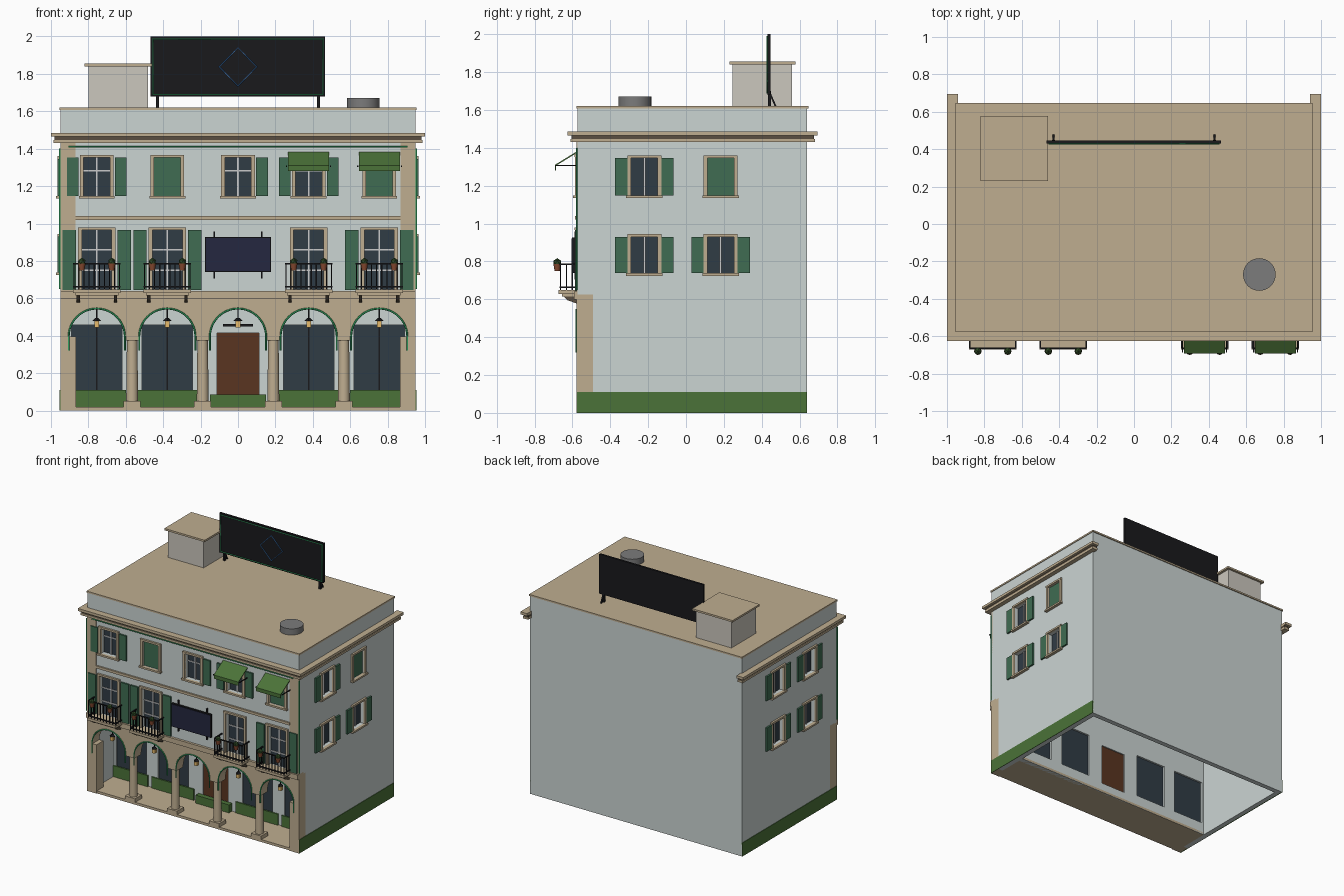
import bpy, bmesh
from math import pi, cos, sin
from mathutils import Matrix

if "Cube" in bpy.data.objects:
    bpy.data.objects.remove(bpy.data.objects["Cube"])

COL = dict(wall=(.60, .66, .65), tan=(.52, .42, .28), brown=(.10, .075, .05), shutter=(.05, .15, .085),
           glass=(.03, .045, .06), light=(.62, .62, .60), black=(.01, .01, .012), grass=(.07, .17, .04),
           door=(.10, .035, .015), navy=(.018, .02, .05), neon=(.03, .36, .12), blue=(.04, .16, .42),
           hut=(.60, .57, .51), metal=(.2, .2, .2), lamp=(.8, .5, .15), clay=(.25, .07, .03), leaf=(.03, .07, .02))
MATS = {}
for k, c in COL.items():
    MATS[k] = bpy.data.materials.new(k)
    MATS[k].diffuse_color = (*c, 1)
PARTS = {}                      # (name, material) -> bmesh being filled
BAYS = [-.755, -.378, 0, .378, .755]
FRONT, SIDE = -.572, .95

def part(name, mat):
    return PARTS.setdefault((name, mat), bmesh.new())

def box(name, mat, x0, x1, y0, y1, z0, z1):
    m = Matrix.Translation(((x0+x1)/2, (y0+y1)/2, (z0+z1)/2)) @ Matrix.Diagonal((abs(x1-x0), abs(y1-y0), abs(z1-z0), 1))
    bmesh.ops.create_cube(part(name, mat), size=1, matrix=m)

def cyl(name, mat, x, y, z0, z1, r0, r1, n=20):
    bmesh.ops.create_cone(part(name, mat), cap_ends=True, segments=n, radius1=r0, radius2=r1, depth=z1-z0,
                          matrix=Matrix.Translation((x, y, (z0+z1)/2)))

def prism(name, mat, pts, to3d, vec):
    bm = part(name, mat)
    f = bm.faces.new([bm.verts.new(to3d(*p)) for p in pts])
    r = bmesh.ops.extrude_face_region(bm, geom=[f])
    bmesh.ops.translate(bm, verts=[v for v in r['geom'] if isinstance(v, bmesh.types.BMVert)], vec=vec)
    bmesh.ops.recalc_face_normals(bm, faces=bm.faces)

def fbox(face, name, mat, u0, u1, d0, d1, z0, z1):
    """Box on a facade: u runs along the wall, d points outward."""
    if face == 'front':
        box(name, mat, u0, u1, FRONT-d1, FRONT-d0, z0, z1)
    else:
        s = 1 if face == 'right' else -1
        box(face + '_' + name, mat, s*(SIDE+d0), s*(SIDE+d1), u0, u1, z0, z1)

def strip(name, mat, pts, r=.005, cyclic=False):
    cu = bpy.data.curves.new(name, 'CURVE')
    cu.dimensions, cu.bevel_depth, cu.bevel_resolution = '3D', r, 1
    sp = cu.splines.new('POLY')
    sp.points.add(len(pts)-1)
    for p, q in zip(sp.points, pts):
        p.co = (*q, 1)
    sp.use_cyclic_u = cyclic
    cu.materials.append(MATS[mat])
    bpy.context.collection.objects.link(bpy.data.objects.new(name, cu))

def window(face, u, w, z0, z1, shutters='', so=.09, sw=.065, closed=False, bars=(.66,)):
    """Opening with surround, recessed pane, glazing bars and flat open shutters."""
    fbox(face, 'cut_holes', 'wall', u-w, u+w, -.06, .05, z0, z1)
    t = .02
    for a, b in ((u-w-t, u-w), (u+w, u+w+t)):
        fbox(face, 'window_surrounds', 'tan', a, b, -.005, .014, z0, z1)
    fbox(face, 'window_surrounds', 'tan', u-w-t, u+w+t, -.005, .016, z1, z1+.015)
    fbox(face, 'window_sills', 'tan', u-w-t-.006, u+w+t+.006, -.005, .024, z0-.014, z0)
    if closed:
        fbox(face, 'closed_shutters', 'shutter', u-w, u+w, -.025, -.008, z0, z1)
    else:
        fbox(face, 'window_panes', 'glass', u-w, u+w, -.039, -.03, z0, z1)
        fbox(face, 'glazing_bars', 'light', u-.005, u+.005, -.031, -.022, z0, z1)
        for b in bars:
            z = z0+(z1-z0)*b
            fbox(face, 'glazing_bars', 'light', u-w, u+w, -.031, -.024, z-.004, z+.004)
    for c in shutters:
        a, b = (u-so-sw, u-so) if c == 'L' else (u+so, u+so+sw)
        fbox(face, 'open_shutters', 'shutter', a, b, 0, .014, z0, z1)

# main walls and the voids that hollow them (open underneath, arcade at the front)
box('building_walls', 'wall', -.95, .95, FRONT, .64, 0, 1.61)
box('cut_lower', 'wall', -.91, .91, -.25, .60, -.1, .70)
box('cut_lower', 'wall', -.91, .91, -1, -.29, -.1, .60)
box('cut_front', 'wall', -1.1, 1.1, -1, -.49, -.1, .625)
box('cut_upper', 'wall', -.91, .91, -.53, .60, .66, 1.57)

# windows: first floor, second floor, side walls
for u, s in zip(BAYS, ('LR', 'LR', None, '', 'LR')):
    if s is not None:
        window('front', u, .08, .645, .965, s, .112, .07, bars=(.33, .67))
for u, s, c in zip(BAYS, ('LR', '', 'R', 'LR', ''), (0, 1, 0, 0, 1)):
    window('front', u, .07, 1.148, 1.352, s, .097, .063, closed=c)
for face in ('right', 'left'):
    for u in (-.22, .183):
        shut = face == 'right' and u > 0
        window(face, u, .07, 1.148, 1.345, '' if shut else 'LR', closed=shut, bars=())
        window(face, u, .07, .738, .93, 'LR', bars=())

# shop fronts and door in the arcade back wall
for u in BAYS:
    w, z0, z1 = (.136, .10, .457) if u else (.112, .08, .415)
    box('cut_holes', 'wall', u-w, u+w, -.32, -.22, z0, z1)
    if u:
        box('shop_windows', 'glass', u-w, u+w, -.28, -.265, z0, z1)
        box('shop_window_bars', 'black', u-.003, u+.003, -.284, -.28, z0, z1)
    else:
        box('front_door', 'door', -w, w, -.28, -.26, z0, z1)
        box('door_step', 'grass', -.15, .15, -.33, -.29, .02, .085)
        box('door_lintel_bar', 'black', -.08, .08, -.31, -.288, .45, .462)
    if u:
        box('arcade_plinth', 'grass', u-.19 if abs(u) < .5 else u-.155, u+.19 if abs(u) < .5 else u+.155, -.30, -.289, .02, .11)
box('arcade_floor', 'tan', -.91, .91, FRONT, -.25, 0, .02)
for s in (-1, 1):
    box('side_plinths', 'grass', s*.945, s*.954, -.576, .64, 0, .11)

# arcade wall: one outline with five arches, extruded
R, SP = .147, .395
pts = [(-.95, 0), (-.95, .63), (.95, .63), (.95, 0), (.866, 0), (.866, SP)]
for u in reversed(BAYS):
    pts += [(u+R*cos(i*pi/20), SP+R*sin(i*pi/20)) for i in range(21)]
pts += [(-.866, SP), (-.866, 0)]
prism('arcade_wall', 'tan', pts, lambda x, z: (x, -.577, z), (0, .088, 0))
for x in (-.566, -.189, .189, .566):
    box('column_bases', 'tan', x-.045, x+.045, -.577, -.487, .02, .05)
    cyl('column_shafts', 'tan', x, -.532, .05, .38, .032, .028)
    box('column_capitals', 'tan', x-.04, x+.04, -.574, -.49, .375, .397)
for u in BAYS:
    arc = [(u+.15*cos(i*pi/24), -.58, SP+.15*sin(i*pi/24)) for i in range(25)]
    strip('arch_light_strip', 'neon', [(u+.15, -.58, .32)] + arc + [(u-.15, -.58, .32)])
    box('lantern_rods', 'black', u-.003, u+.003, -.535, -.529, .49, .545)
    cyl('lantern_caps', 'black', u, -.532, .48, .495, .024, .008, 4)
    box('lantern_glass', 'lamp', u-.013, u+.013, -.545, -.519, .445, .48)

# facade bands, corner pilasters, corner light strips
box('floor_band', 'tan', -.95, .95, -.592, -.52, .60, .64)
box('upper_band', 'tan', -.87, .87, -.585, -.56, 1.02, 1.04)
strip('cornice_light_strip', 'neon', [(-.905, -.58, 1.41), (.905, -.58, 1.41)])
for s in (-1, 1):
    box('corner_pilasters', 'tan', s*.868, s*.95, -.578, -.56, .64, 1.43)
    strip('corner_light_strip', 'neon', [(s*.953, -.577, .65), (s*.953, -.577, 1.40)])

# stepped cornice on front and sides, roof slab
for mat, o, z0, z1 in (('tan', .036, 1.43, 1.447), ('brown', .03, 1.447, 1.464), ('tan', .05, 1.464, 1.485)):
    box('cornice', mat, -.95-o, .95+o, -.575-o, -.56, z0, z1)
    for s in (-1, 1):
        box('cornice', mat, s*.94, s*(.95+o), -.56, .645+o, z0, z1)
box('roof_slab', 'tan', -.955, .955, -.578, .648, 1.607, 1.62)

# balconies
for u in BAYS[:2] + BAYS[3:]:
    a, b, yf = u-.122, u+.122, -.663
    box('balcony_slabs', 'tan', u-.128, u+.128, -.672, -.56, .628, .648)
    box('balcony_slabs', 'tan', u-.115, u+.115, -.655, -.56, .615, .628)
    for s in (-1, 1):
        prism('balcony_brackets', 'brown', [(-.57, .575), (-.57, .615), (-.645, .615), (-.625, .595)],
              lambda y, z: (u+s*.1-.009, y, z), (.018, 0, 0))
    for z in (.663, .785):
        box('balcony_railings', 'black', a, b, yf-.004, yf+.004, z-.004, z+.004)
        for x in (a, b):
            box('balcony_railings', 'black', x-.004, x+.004, yf, -.57, z-.004, z+.004)
    for i in range(10):
        x = a+(b-a)*i/9
        box('balcony_railings', 'black', x-.003, x+.003, yf-.003, yf+.003, .645, .785)
    for x in (a, b):
        for y in (-.632, -.601):
            box('balcony_railings', 'black', x-.003, x+.003, y-.003, y+.003, .645, .785)
    for s in (-1, 1):
        cyl('flower_pots', 'clay', u+s*.08, -.68, .75, .786, .014, .02, 12)
        bmesh.ops.create_icosphere(part('pot_plants', 'leaf'), subdivisions=1, radius=.022,
                                   matrix=Matrix.Translation((u+s*.08, -.68, .795)))

# awnings
for u in (.377, .757):
    prism('awnings', 'grass', [(-.57, 1.385), (-.692, 1.31), (-.692, 1.28), (-.687, 1.28), (-.687, 1.305), (-.57, 1.377)],
          lambda y, z: (u-.11, y, z), (.22, 0, 0))
    for s in (-1, 1):
        box('awning_arms', 'black', u+s*.117-.003, u+s*.117+.003, -.688, -.57, 1.303, 1.31)

# wall sign
box('wall_sign', 'navy', -.172, .172, -.605, -.587, .745, .922)
box('wall_sign_edge', 'black', -.177, .177, -.602, -.585, .74, .927)
for x in (-.128, .128):
    box('wall_sign_posts', 'black', x-.004, x+.004, -.588, -.57, .705, .957)

# roof hut, vent and billboard
box('roof_hut', 'hut', -.80, -.48, .245, .56, 1.615, 1.842)
box('roof_hut_cap', 'tan', -.822, -.46, .23, .577, 1.84, 1.855)
cyl('roof_vent', 'metal', .67, -.27, 1.615, 1.67, .087, .087, 32)
box('billboard', 'black', -.468, .466, .43, .447, 1.68, 2.0)
for x in (-.43, .43):
    box('billboard_posts', 'black', x-.008, x+.008, .432, .448, 1.615, 1.70)
    prism('billboard_struts', 'black', [(.47, 1.615), (.48, 1.615), (.447, 1.69), (.442, 1.68)],
          lambda y, z: (x-.005, y, z), (.01, 0, 0))
strip('billboard_light_frame', 'neon', [(-.455, .428, 1.69), (.455, .428, 1.69), (.455, .428, 1.987), (-.455, .428, 1.987)], .004, True)
strip('billboard_diamond_trim', 'blue', [(0, .428, 1.735), (.1, .428, 1.838), (0, .428, 1.94), (-.1, .428, 1.838)], .004, True)

# turn collected parts into objects, then carve the walls
cutters = {}
for (name, mat), bm in PARTS.items():
    me = bpy.data.meshes.new(name)
    bm.to_mesh(me)
    bm.free()
    me.materials.append(MATS[mat])
    ob = bpy.data.objects.new(name, me)
    bpy.context.collection.objects.link(ob)
    if 'cut_' in name:
        ob.hide_render = True
        cutters[name] = ob
    elif name in ('column_shafts', 'roof_vent', 'flower_pots'):
        bpy.ops.object.select_all(action='DESELECT')
        ob.select_set(True)
        bpy.context.view_layer.objects.active = ob
        bpy.ops.object.shade_smooth_by_angle()
walls = bpy.data.objects['building_walls']
bpy.context.view_layer.objects.active = walls
for name, ob in cutters.items():
    m = walls.modifiers.new(name, 'BOOLEAN')
    m.operation, m.solver, m.object = 'DIFFERENCE', 'EXACT', ob
    bpy.ops.object.modifier_apply(modifier=m.name)
    bpy.data.objects.remove(ob)

for m in bpy.data.materials:
    if m.users and not m.is_grease_pencil:
        m.use_nodes = True
        m.node_tree.nodes["Principled BSDF"].inputs["Base Color"].default_value = m.diffuse_color
